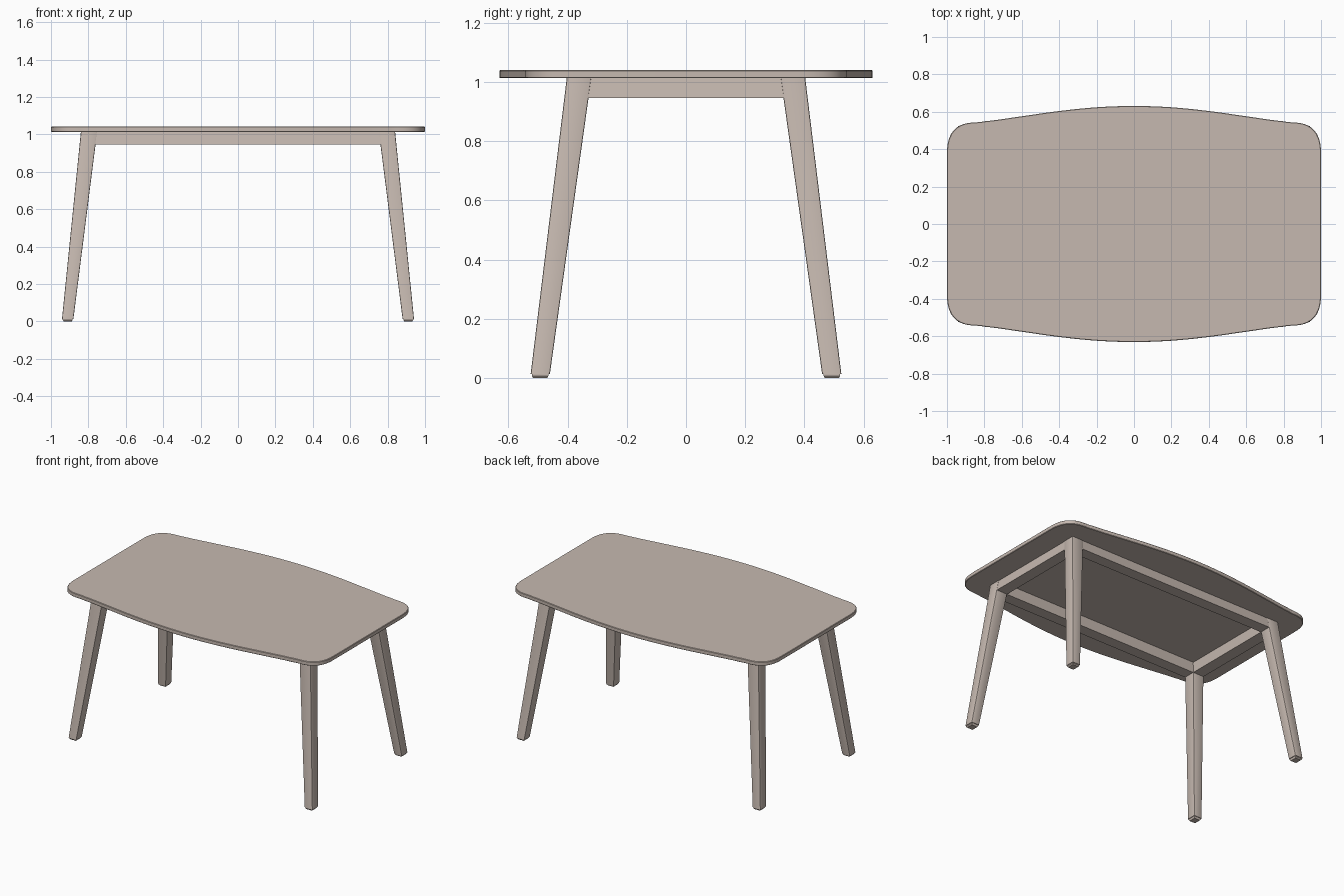
import bpy, bmesh

if "Cube" in bpy.data.objects:
    bpy.data.objects.remove(bpy.data.objects["Cube"])

wood = bpy.data.materials.new("warm beige wood")
wood.diffuse_color = (0.565, 0.485, 0.435, 1)
wood.use_nodes = True
wood.node_tree.nodes["Principled BSDF"].inputs["Base Color"].default_value = wood.diffuse_color


def finish(name, bm):
    bmesh.ops.recalc_face_normals(bm, faces=bm.faces)
    me = bpy.data.meshes.new(name)
    bm.to_mesh(me)
    bm.free()
    me.materials.append(wood)
    ob = bpy.data.objects.new(name, me)
    bpy.context.collection.objects.link(ob)
    bpy.context.view_layer.objects.active = ob
    ob.select_set(True)
    bpy.ops.object.shade_smooth_by_angle(angle=0.5)
    ob.select_set(False)
    return ob


def bridge(bm, a, b):
    n = len(a)
    return [bm.faces.new((a[i], a[(i + 1) % n], b[(i + 1) % n], b[i])) for i in range(n)]


def ring(bm, pts, z):
    return [bm.verts.new((x, y, z)) for x, y in pts]


def box(x0, x1, y0, y1):
    return [(x0, y0), (x1, y0), (x1, y1), (x0, y1)]


def stack(bm, levels):
    """Closed loft through (points, z) levels."""
    rings = [ring(bm, p, z) for p, z in levels]
    for a, b in zip(rings, rings[1:]):
        bridge(bm, a, b)
    bm.faces.new(rings[0])
    bm.faces.new(rings[-1])
    return rings


# Tabletop: bowed long sides and rounded corners, one quarter mirrored
keys = [(-.2, .624), (0, .631), (.2, .624), (.4, .604), (.6, .576), (.8, .549), (.87, .542), (.93, .537)]
quarter = []
for i in range(1, 6):
    p0, p1, p2, p3 = keys[i - 1:i + 3]
    for s in range(5):
        t = s / 5
        y = 0.5 * (2 * p1[1] + (p2[1] - p0[1]) * t
                   + (2 * p0[1] - 5 * p1[1] + 4 * p2[1] - p3[1]) * t * t
                   + (3 * p1[1] - p0[1] - 3 * p2[1] + p3[1]) * t ** 3)
        quarter.append((p1[0] + (p2[0] - p1[0]) * t, y))
for s in range(13):
    t = s / 12
    a, b, c = (1 - t) ** 2, 2 * t * (1 - t), t * t
    quarter.append((a * .87 + b + c, a * .542 + b * .532 + c * .38))
half = quarter + [(x, -y) for x, y in reversed(quarter)]
outline = half + [(-x, y) for x, y in reversed(half[1:-1])]


def shrink(d):
    return [(x * (1 - d), y * (1 - d / .63)) for x, y in outline]


bm = bmesh.new()
stack(bm, [(shrink(.003), 1.013), (outline, 1.016), (outline, 1.038), (shrink(.003), 1.041)])
finish("tabletop", bm)

# Apron: rectangular frame whose faces follow the slope of the legs
bm = bmesh.new()
loops = []
for x, y, z in [(.845, .410, .946), (.837, .401, 1.013), (.755, .322, 1.013), (.762, .330, .946)]:
    loops.append(ring(bm, box(-x, x, -y, y), z))
for i in range(4):
    bridge(bm, loops[i], loops[(i + 1) % 4])
finish("apron_frame", bm)

# Splayed, tapered legs with softened edges, and small glides under them
for sy, yn in ((-1, "front"), (1, "back")):
    for sx, xn in ((-1, "left"), (1, "right")):
        def quad(x0, x1, y0, y1):
            return [(sx * x, sy * y) for x, y in box(x0, x1, y0, y1)]

        bm = bmesh.new()
        low, top = stack(bm, [(quad(.880, .941, .460, .525), .013),
                              (quad(.753, .840, .320, .403), 1.0135)])
        sides = [e for e in bm.edges if abs(e.verts[0].co.z - e.verts[1].co.z) > .5]
        bmesh.ops.bevel(bm, geom=sides, offset=.005, segments=2, profile=.5, affect='EDGES')
        finish(f"{yn}_{xn}_leg", bm)

        bm = bmesh.new()
        stack(bm, [(quad(.889, .932, .469, .516), 0),
                   (quad(.885, .937, .465, .521), .007),
                   (quad(.884, .937, .464, .521), .014)])
        finish(f"{yn}_{xn}_foot", bm)
